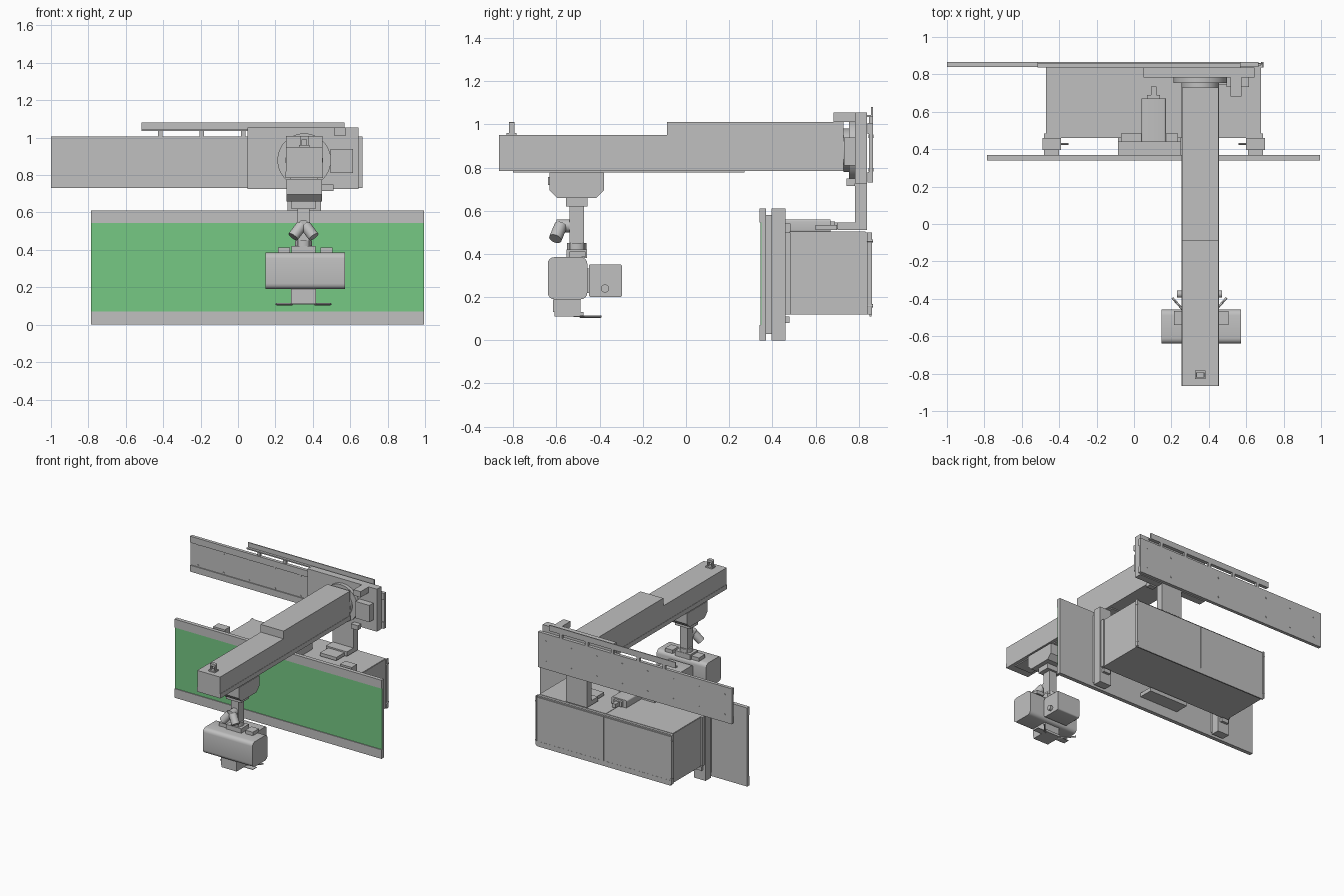
import bpy
import bmesh
from mathutils import Vector, Matrix

old = bpy.data.objects.get("Cube")
if old:
    bpy.data.objects.remove(old, do_unlink=True)


def material(name, *colour):
    made = bpy.data.materials.new(name)
    made.use_nodes = True
    made.diffuse_color = (*colour, 1)
    made.node_tree.nodes["Principled BSDF"].inputs["Base Color"].default_value = (*colour, 1)
    return made


grey = material("light grey metal", .53, .53, .53)
green = material("green panel", .18, .58, .23)


def finish(name, bm, mat, smooth):
    bmesh.ops.recalc_face_normals(bm, faces=bm.faces)
    mesh = bpy.data.meshes.new(name)
    bm.to_mesh(mesh)
    bm.free()
    mesh.materials.append(mat)
    part = bpy.data.objects.new(name, mesh)
    bpy.context.collection.objects.link(part)
    if smooth:
        bpy.ops.object.select_all(action="DESELECT")
        part.select_set(True)
        bpy.context.view_layer.objects.active = part
        bpy.ops.object.shade_smooth_by_angle()


def box(name, x, y, z, mat=grey, bevel=0, along="xyz", where=None, segments=4):
    """Box filling three ranges, bevelled on edges along an axis and chosen by 'where'."""
    bm = bmesh.new()
    bmesh.ops.create_cube(bm)
    for vert in bm.verts:
        vert.co = Vector(span[corner > 0] for span, corner in zip((x, y, z), vert.co))
    if bevel:
        chosen = []
        for edge in bm.edges:
            start, end = (vert.co for vert in edge.verts)
            direction = end - start
            axis = max("xyz", key=lambda letter: abs(getattr(direction, letter)))
            if axis in along and (where is None or where((start + end) / 2)):
                chosen.append(edge)
        bmesh.ops.bevel(bm, geom=chosen, offset=bevel, segments=segments,
                        profile=.5, affect="EDGES")
    finish(name, bm, mat, bevel > 0 and segments > 1)


def rod(name, start, end, radius, sides=32):
    """Cylinder between two points."""
    start, end = Vector(start), Vector(end)
    turn = (end - start).to_track_quat("Z", "Y").to_matrix().to_4x4()
    place = Matrix.Translation((start + end) / 2) @ turn
    bm = bmesh.new()
    bmesh.ops.create_cone(bm, cap_ends=True, segments=sides, radius1=radius, radius2=radius,
                          depth=(end - start).length, matrix=place)
    finish(name, bm, grey, True)


# Ranges built from other ranges
def around(centre, half):
    return centre - half, centre + half


def inset(span, margin):
    return span[0] + margin, span[1] - margin


def above(span, height):
    return span[1], span[1] + height


def below(span, height):
    return span[0] - height, span[0]


def spread(span, count):
    return [span[0] + (span[1] - span[0]) * step / (count - 1) for step in range(count)]


sides = (("right", -1), ("left", 1))

# Long display panel with top and bottom trim
panel_x, panel_y = (-.785, .995), (.35, .37)
frame_z, face_z = (0, .61), (.07, .545)
trim_y = (.34, panel_y[1])
box("panel_back", panel_x, panel_y, inset(frame_z, .03))
box("panel_face", panel_x, below(panel_y, .004), face_z, green)
box("panel_top_trim", panel_x, trim_y, (face_z[1], frame_z[1]))
box("panel_bottom_trim", panel_x, trim_y, (frame_z[0], face_z[0]))

# Cabinet with two rear doors, a lid seam and a bottom lip
cabinet_x, cabinet_y, cabinet_z = (-.47, .68), (.46, .85), (.12, .5)
box("cabinet", cabinet_x, cabinet_y, cabinet_z)
seam = sum(cabinet_x) / 2
for side, half in (("right", (cabinet_x[0], seam)), ("left", (seam, cabinet_x[1]))):
    panel = inset(half, .003)
    box(side + "_cabinet_door", panel, above(cabinet_y, .009), inset(cabinet_z, .01))
    box(side + "_cabinet_lid", panel, inset(cabinet_y, .02), above(cabinet_z, .003))
box("cabinet_bottom_lip", cabinet_x, above(cabinet_y, .01), (.11, .15))

# Cabinet end flanges with bolts
for side, flange_x in (("right", below(cabinet_x, .01)), ("left", above(cabinet_x, .01))):
    flange_y = around(cabinet_y[1], .012)
    box(side + "_rear_flange", flange_x, flange_y, cabinet_z)
    box(side + "_front_flange", flange_x, above((0, cabinet_y[0]), .025), cabinet_z)
    for bolt_z in inset(cabinet_z, .04):
        middle = sum(flange_x) / 2
        rod(side + "_flange_bolt", (middle, flange_y[0], bolt_z),
            (middle, flange_y[1] + .003, bolt_z), .007, sides=12)

# Posts joining panel and cabinet
post_y = (.395, cabinet_y[0])
for side, sign in sides:
    post = seam + sign * .545
    box(side + "_post", around(post, .05), post_y, frame_z)
    box(side + "_post_pad", around(post, .04), (panel_y[1], post_y[0]), inset(frame_z, .03))
    box(side + "_post_foot", around(post, .03), above(post_y, .02), (.08, .11))
    pin_y = sum(post_y) / 2
    rod(side + "_post_pin", (post, pin_y, .57), (post - sign * .09, pin_y, .57), .006, sides=12)

# Centre clamps and the drive lying on the cabinet
clamp_x, drive_z = (-.085, .25), above(cabinet_z, .06)
box("lower_clamp", clamp_x, (panel_y[1], .48), (.08, .11))
box("upper_clamp", clamp_x, (panel_y[1], .44), inset(drive_z, .01))
box("clamp_step", inset(clamp_x, .015), (.44, .485), (.5, .54))
drive_x, drive_y = around(.105, .065), (.44, .67)
box("drive_body", drive_x, drive_y, drive_z, bevel=.01, along="y")
neck_y = above(drive_y, .02)
box("drive_neck", inset(drive_x, .03), neck_y, inset(drive_z, .01))
box("drive_tip", inset(drive_x, .05), above(neck_y, .045), inset(drive_z, .015))

# Horizontal rear rail with lips and screws
rail_x, rail_y, rail_z = (-1, .665), (.848, .865), (.73, 1.005)
lip_y = below(rail_y, .008)
box("rail_plate", rail_x, rail_y, rail_z)
box("rail_top_lip", rail_x, lip_y, above(inset(rail_z, .05), .05))
box("rail_bottom_lip", rail_x, lip_y, below(inset(rail_z, .05), .05))
for screw_x in spread(inset(rail_x, .065), count=8):
    for screw_z in inset(rail_z, .06):
        rod("rail_screw", (screw_x, rail_y[0] - .003, screw_z),
            (screw_x, rail_y[1] + .002, screw_z), .008, sides=12)

# Cable tray over the rail
tray_x, tray_z = (-.515, .57), (1.035, 1.044)
box("tray_base", tray_x, (.838, rail_y[1]), tray_z)
box("tray_lip", tray_x, (.857, rail_y[1]), above(tray_z, .036))
for bracket_x in spread(inset(tray_x, .1), count=5):
    box("tray_bracket", around(bracket_x, .012), rail_y, (rail_z[1], tray_z[0]))

# Cantilever beam with raised cover and under track
beam = .354
beam_x, beam_y, base_z = around(beam, .1), (-.865, .73), (.785, .82)
beam_z = above(base_z, .13)
box("beam_base", beam_x, beam_y, base_z)
box("beam", inset(beam_x, .002), beam_y, beam_z)
box("beam_raised_cover", inset(beam_x, .002), (-.087, beam_y[1]), above(beam_z, .06))
box("beam_under_track", inset(beam_x, .025), (-.8, .27), below(base_z, .008))

# Carriage on the rail, with the disc that carries the beam
plate_x, plate_y = (.05, .645), (.782, .838)
box("carriage_plate", plate_x, plate_y, (.725, 1.055))
box("carriage_motor", (.495, .615), below(plate_y, .05), (.81, .94))
box("carriage_cap", (.515, .575), below(plate_y, .1), (1.01, 1.055))
box("carriage_stop", (.45, .51), below(plate_y, .04), (.715, .75))
for name, front, radius in (("beam_disc", .755, .143), ("beam_hub", beam_y[1], .1)):
    rod(name, (beam, front, .88), (beam, plate_y[0], .88), radius, sides=64)

# Column standing down from the carriage
column_x = inset(beam_x, .01)
box("column", column_x, plate_y, (.51, rail_z[0]))
box("column_foot", column_x, below(plate_y, .08), (.51, .545))
box("column_toe", inset(column_x, .02), (.6, .7), (.51, .535))

# Lifting eye on the beam end
eye_x, eye_y, eye_z = around(beam, .022), around(-.807, .013), above(beam_z, .05)
box("eye_base", around(beam, .028), around(-.807, .023), above(beam_z, .01))
for leg_x in inset(eye_x, .005):
    box("eye_leg", around(leg_x, .005), eye_y, eye_z)
box("eye_bar", eye_x, eye_y, around(eye_z[1], .01), bevel=.006, along="y")

# Trolley with chamfered lower corners
trolley_x, trolley_y, trolley_z = around(beam, .095), (-.632, -.38), (.66, .777)
box("trolley", trolley_x, trolley_y, trolley_z, bevel=.035, along="x",
    where=lambda point: point.z < .7, segments=1)
box("trolley_button", around(beam, .022), below(trolley_y, .008), (.72, .755))

# Hanging pole
pole, pole_y = .35, around(-.506, .034)
box("pole_collar", around(pole, .065), around(-.506, .05), below(trolley_z, .04))
box("pole", around(pole, .032), pole_y, (.42, trolley_z[0]))
box("pole_base", around(pole, .065), around(-.506, .047), (.38, .42))
rod("pole_ring", (pole, -.506, .42), (pole, -.506, .45), .045)

# Paired sensors in front of the pole
rod("sensor_joint", (pole, pole_y[0], .53), (pole, -.6, .53), .03)
for side, sign in sides:
    rod(side + "_sensor", (pole + sign * .01, -.58, .53),
        (pole + sign * .055, -.605, .47), .03)

# Rounded head with top pads
head = .36
head_x, head_y, head_z = around(head, .213), (-.64, -.457), (.19, .385)
box("head", head_x, head_y, head_z, bevel=.03, along="x")
for side, sign in sides:
    box(side + "_head_pad", around(head + sign * .113, .032), (-.54, -.465), above(head_z, .027))

# Rear unit with side knobs
unit_x, unit_y, unit_z = around(beam, .097), (-.45, -.296), (.2, .352)
box("head_link", inset(unit_x, .04), (head_y[1], unit_y[0]), inset(unit_z, .02))
box("rear_unit", unit_x, unit_y, unit_z, bevel=.01, along="x")
knob_x = around(pole, .121)
rod("rear_knob", (knob_x[0], -.375, .24), (knob_x[1], -.375, .24), .019)

# Lower nozzle with lip and thin wings
nozzle_x, lip_z = around(pole, .066), (.11, .13)
box("nozzle", nozzle_x, (-.615, -.488), (lip_z[1], head_z[0]))
box("nozzle_lip", nozzle_x, (-.61, -.475), lip_z)
box("nozzle_plate", around(pole, .141), (-.52, -.47), around(lip_z[0], .002))
for side, sign in sides:
    rod(side + "_wing", (pole + sign * .06, -.49, lip_z[0]),
        (pole + sign * .145, -.395, lip_z[0]), .006, sides=12)
